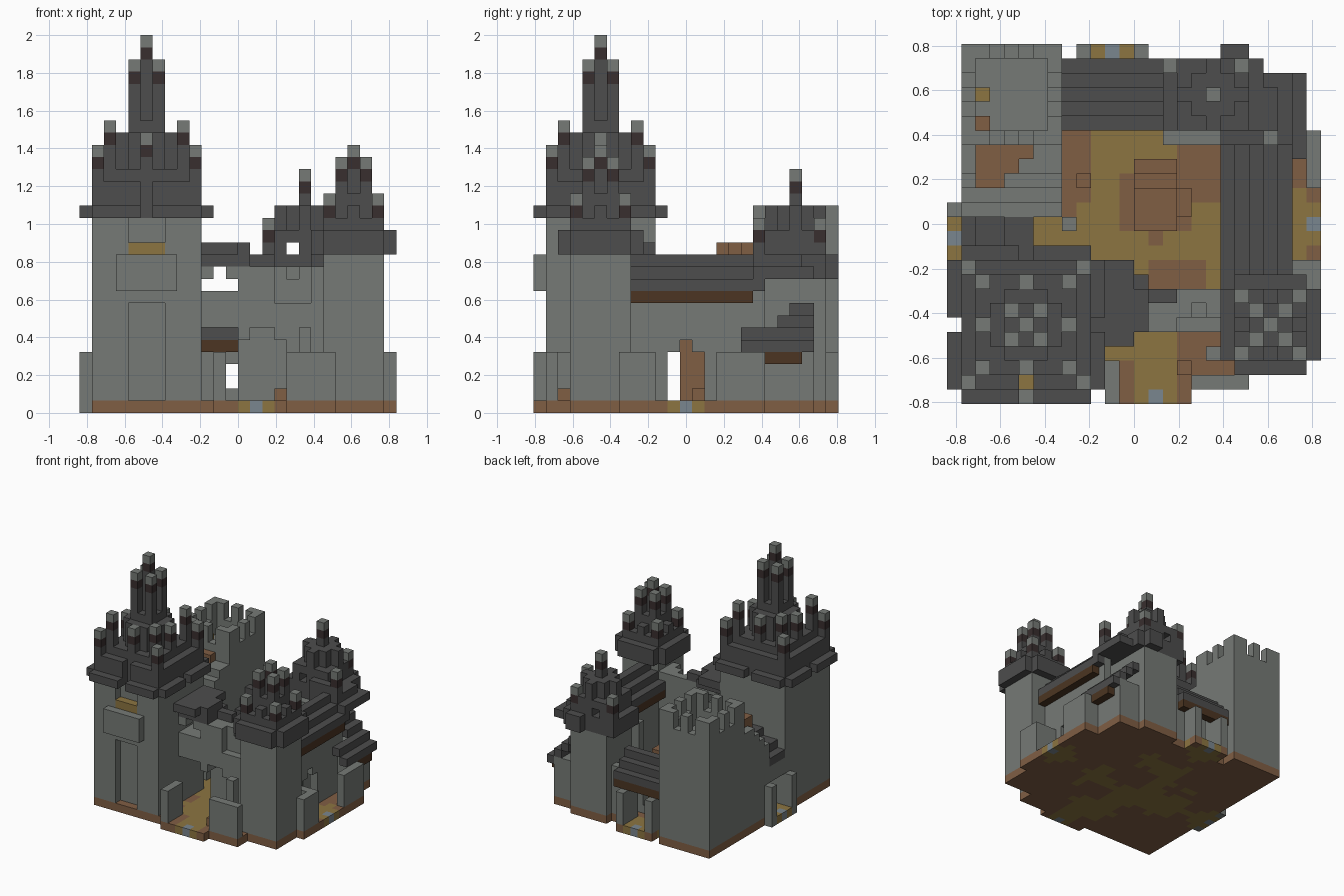
import bpy
import bmesh
from mathutils import Vector

old = bpy.data.objects.get("Cube")
if old:
    bpy.data.objects.remove(old, do_unlink=True)

UNIT = 2 / 31
ORIGIN = Vector((-13, -12.5, 0))

PALETTE = {
    "stone": (118, 122, 118),
    "slate": (77, 77, 77),
    "charred_wood": (56, 46, 46),
    "timber": (76, 53, 34),
    "earth": (128, 94, 68),
    "sand": (140, 117, 65),
    "paving": (122, 134, 142),
}


def linear(byte):
    c = byte / 255
    return c / 12.92 if c < 0.04 else ((c + 0.055) / 1.055) ** 2.4


materials, slots = [], {}
for name, rgb in PALETTE.items():
    colour = [linear(b) for b in rgb] + [1]
    mat = bpy.data.materials.new(name)
    mat.use_nodes = True
    mat.diffuse_color = colour
    mat.node_tree.nodes["Principled BSDF"].inputs["Base Color"].default_value = colour
    slots[name] = len(materials)
    materials.append(mat)

# Block grid: cell -> (part, colour)
cells = {}


def span(r):
    return range(r[0], r[1] + 1) if isinstance(r, tuple) else range(r, r + 1)


def box(part, colour, xs, ys, zs):
    for x in span(xs):
        for y in span(ys):
            for z in span(zs):
                cells[x, y, z] = (part, colour)


def cut(xs, ys, zs):
    for x in span(xs):
        for y in span(ys):
            for z in span(zs):
                cells.pop((x, y, z), None)


def spire(part, x, y, foot, top):
    box(part, "slate", x, y, (foot, top - 3))
    box(part, "charred_wood", x, y, top - 2)
    box(part, "stone", x, y, top - 1)


def tower_roof(part, cx, cy, tiers, diagonal=(), axial=()):
    """Stepped square tiers with spires on the diagonals and axes."""
    for half, low, high, trim in tiers:
        for dx in range(-half, half + 1):
            for dy in range(-half, half + 1):
                if abs(dx) + abs(dy) <= 2 * half - trim:
                    box(part, "slate", cx + dx, cy + dy, (low, high))
    foot = tiers[0][1]
    for d, top in diagonal:
        for sx in (-d, d):
            for sy in (-d, d):
                spire(part, cx + sx, cy + sy, foot, top)
    for d, top in axial:
        for dx, dy in ((d, 0), (-d, 0), (0, d), (0, -d)):
            spire(part, cx + dx, cy + dy, foot, top)


# Ground slab with sandy patches
SAND = ((10, 15, 4), (14, 11, 5), (15, 16, 3), (7, 11, 3), (13, 5, 3),
        (14, 1, 1.6), (11, 23, 2), (24, 12, 2.1), (1, 11, 2))
DIRT = ((17.5, 16, 2.2), (15.5, 8, 2), (8, 17, 1.6), (8, 14, 1.2), (14, 13.5, 2.6))


def inside(x, y, blobs):
    return any((x - a) ** 2 + (y - b) ** 2 <= r * r for a, b, r in blobs)


def ground(xs, ys):
    for x in span(xs):
        for y in span(ys):
            sandy = inside(x, y, SAND) and not inside(x, y, DIRT)
            box("ground", "sand" if sandy else "earth", x, y, 0)


ground((1, 17), (1, 22))
ground((18, 20), (1, 22))
ground((21, 23), (3, 22))
ground((24, 24), (3, 18))
ground((1, 7), (23, 24))
ground((9, 13), (23, 24))
ground((16, 20), 23)
ground((11, 16), 0)
ground(0, (10, 12))
ground(25, (7, 18))
for x, y in ((14, 0), (11, 24), (0, 11), (25, 12)):
    box("ground", "paving", x, y, 0)

# Great tower with door recess, window and balcony
box("great_tower", "stone", (1, 9), (1, 9), (1, 16))
cut((4, 6), 1, (1, 8))
cut((4, 6), 1, (14, 16))
box("great_tower_window_sill", "sand", (4, 6), 1, 13)
box("balcony", "stone", (3, 7), 0, (10, 12))
tower_roof("great_tower_roof", 5, 5,
           [(5, 16, 16, 1), (4, 17, 18, 0), (3, 19, 19, 0), (2, 20, 22, 1), (1, 23, 23, 0)],
           [(1, 29), (3, 24), (4, 22)], [(3, 23)])
for x, y in ((5, 0), (5, 10), (0, 5), (10, 5)):
    cut(x, y, 16)
cut(5, 1, (14, 18))
spire("great_tower_roof", 5, 5, 20, 31)

# Corner tower at the front
box("corner_tower", "stone", (20, 24), (3, 7), (1, 12))
tower_roof("corner_tower_roof", 22, 5,
           [(3, 13, 14, 1), (2, 15, 15, 0), (2, 16, 16, 2), (1, 17, 17, 0)],
           [(1, 21), (2, 18)])
spire("corner_tower_roof", 22, 5, 15, 22)

# Ruined corner tower at the back
box("back_tower", "stone", (16, 20), (19, 23), (1, 11))
tower_roof("back_tower_roof", 18, 21,
           [(3, 11, 12, 1), (2, 13, 14, 0), (2, 15, 16, 2)])
cut((15, 18), 24, (11, 16))
cut((15, 18), 18, (11, 16))
cut(21, 24, (11, 16))
cut(17, (18, 24), 13)
box("back_tower_roof", "slate", (21, 23), (18, 22), 11)
box("back_tower_roof", "slate", (21, 22), (18, 21), 12)
box("back_tower_roof", "slate", (19, 21), 18, 13)
for x, y in ((15, 23), (20, 23), (22, 18)):
    spire("back_tower_roof", x, y, 11, 16)
spire("back_tower_roof", 18, 21, 15, 20)

# Stone keep: hollow crown with merlons
box("keep", "stone", (1, 7), (18, 24), (1, 16))
cut((2, 6), (19, 23), (13, 16))
for n in (2, 4):
    for side in (18, 24):
        cut(1 + n, side, (15, 16))
    for side in (1, 7):
        cut(side, 18 + n, (15, 16))
box("keep_floor", "sand", 2, 21, 13)
box("keep_floor", "earth", 2, 19, 13)

# Ruined annex stepping down from the keep
for row, top in zip(range(17, 12, -1), (12, 12, 11, 10, 9)):
    box("annex", "stone", (1, 7), row, (1, top))
for row, end in ((17, 5), (16, 4), (15, 3)):
    box("annex_loft", "earth", (2, end), row, (11, 13))

# West gate with lean-to roof
box("west_gate", "stone", (1, 5), (10, 12), (1, 6))
cut((1, 5), (10, 12), (1, 4))
for step in range(3):
    box("west_roof", "slate", (2 * step, 2 * step + 1), (10, 12), 7 + step)
cut(0, (10, 12), 7)
for y in (9, 13):
    box("west_gate_post", "stone", 0, y, (0, 4))

# Front gate wall with broken top and bridge
box("gate_wall", "stone", (10, 19), (5, 7), (1, 11))
cut((10, 12), (5, 7), (1, 6))
cut((13, 16), (5, 6), (1, 5))
cut((14, 15), (5, 6), 6)
cut((10, 12), (5, 7), 10)
cut(11, (5, 7), 11)
cut((16, 18), 5, (9, 11))
cut(17, 6, 11)
box("bridge_roof", "slate", (10, 13), (5, 8), 12)
box("bridge_roof", "slate", (10, 12), (4, 9), 13)
box("bridge_roof", "slate", 13, (5, 7), 13)
box("bridge_roof", "slate", (13, 15), 7, 12)
box("gate_stub", "stone", 11, (0, 2), (1, 4))
box("gate_stub", "stone", (17, 20), 1, (1, 4))
box("gate_stub", "stone", 18, 3, (1, 6))
box("gate_step", "earth", 16, 2, 1)

# East hall: two walls, gabled roof, eave beams
for x in (20, 22):
    box("east_hall", "stone", x, (8, 18), (1, 10))
    cut(x, (11, 13), (1, 4))
    cut(x, 12, 5)
for step, level in enumerate((10, 11, 12, 11, 10)):
    box("east_roof", "slate", 23 - step, (8, 18), level)
for x in (19, 23):
    box("east_beam", "timber", x, (8, 17), 9)
for y in (9, 18):
    box("east_gate_wall", "stone", (23, 24), y, (1, 4))
for ys in ((7, 9), (15, 18)):
    box("east_gate_post", "stone", 25, ys, (1, 4))

# Small lean-to behind the east hall
box("lean_to", "stone", (21, 23), (18, 22), (1, 5))
for step, ys in enumerate(((17, 22), (17, 22), (20, 22), (21, 22))):
    box("lean_to_roof", "slate", 24 - step, ys, 5 + step)
box("lean_to_beam", "timber", 24, (19, 21), 4)

# North hall: inner and outer wall, gabled roof, eave beams
box("north_hall", "stone", (15, 18), 18, (1, 10))
for y in (20, 22):
    box("north_hall", "stone", (8, 15), y, (1, 6))
cut(12, 20, (2, 3))
cut((10, 12), 22, (1, 5))
for step, level in enumerate((6, 7, 8, 7, 6)):
    box("north_roof", "slate", (8, 14), 23 - step, level)
for y in (19, 23):
    box("north_beam", "timber", (8, 14), y, 5)
for x in (9, 13):
    box("north_gate_post", "stone", x, (22, 24), (1, 4))

# Old trunk in the courtyard, with loose blocks
box("trunk_roots", "earth", (13, 16), (13, 14), 1)
box("trunk_roots", "earth", (13, 15), (12, 16), 1)
box("trunk", "earth", (13, 15), (12, 15), (1, 4))
box("trunk", "earth", (13, 15), (12, 14), 5)
box("fallen_block", "stone", 8, 12, 1)
box("earth_mound", "earth", 9, 15, 1)

# Turn the cells into one mesh per part, keeping outer faces only
AXES = [Vector(v) for v in ((1, 0, 0), (0, 1, 0), (0, 0, 1))]
parts = {}
for cell, (part, colour) in cells.items():
    parts.setdefault(part, []).append((cell, colour))

for part, blocks in parts.items():
    bm = bmesh.new()
    for cell, colour in blocks:
        centre = Vector(cell) + Vector((0.5, 0.5, 0.5)) + ORIGIN
        for a in range(3):
            for sign in (-1, 1):
                normal = AXES[a] * sign
                if tuple(int(c) for c in Vector(cell) + normal) in cells:
                    continue
                u, v = AXES[(a + 1) % 3] / 2, AXES[(a + 2) % 3] / 2 * sign
                mid = centre + normal / 2
                corners = (mid - u - v, mid + u - v, mid + u + v, mid - u + v)
                face = bm.faces.new([bm.verts.new(c * UNIT) for c in corners])
                face.material_index = slots[colour]
    bmesh.ops.remove_doubles(bm, verts=bm.verts, dist=UNIT / 100)
    mesh = bpy.data.meshes.new(part)
    bm.to_mesh(mesh)
    bm.free()
    for mat in materials:
        mesh.materials.append(mat)
    bpy.context.collection.objects.link(bpy.data.objects.new(part, mesh))
